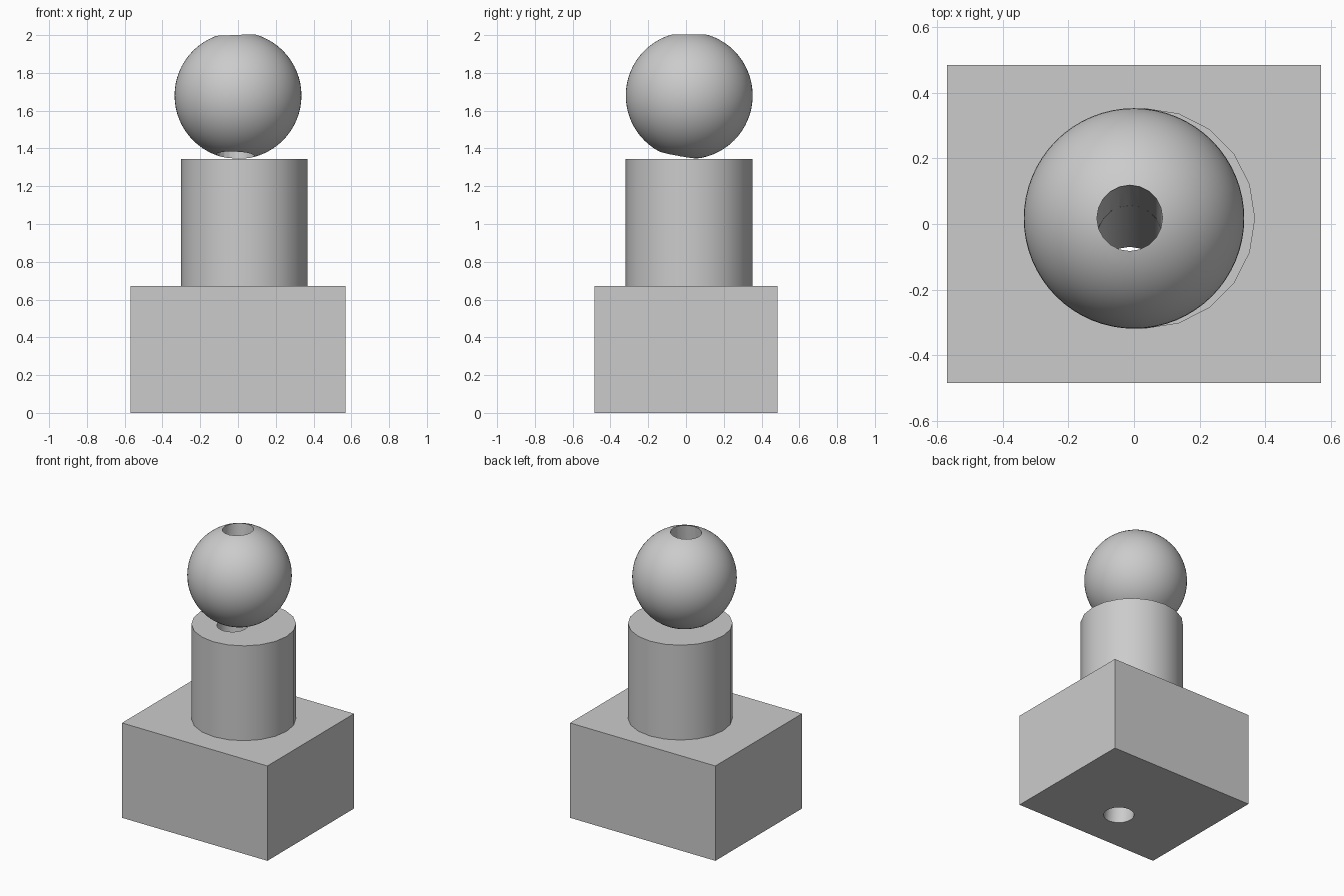
import bpy
from mathutils import Vector

cube = bpy.data.objects.get("Cube")
if cube:
    bpy.data.objects.remove(cube, do_unlink=True)

UNIT = 0.672          # height of each tier
RADIUS = UNIT / 2
BORE = 0.1

grey = bpy.data.materials.new("plain_grey")
grey.use_nodes = True
grey.diffuse_color = (0.6, 0.6, 0.6, 1)
grey.node_tree.nodes["Principled BSDF"].inputs["Base Color"].default_value = (0.6, 0.6, 0.6, 1)


def finish(name):
    ob = bpy.context.object
    ob.name = name
    ob.data.materials.append(grey)
    return ob


# Stacked solids
bpy.ops.mesh.primitive_cube_add(size=1, location=(0, 0, UNIT / 2))
bpy.context.object.scale = (1.14, 0.97, UNIT)
bpy.ops.object.transform_apply(location=False, rotation=False, scale=True)
base_block = finish("base_block")

bpy.ops.mesh.primitive_cylinder_add(vertices=20, radius=RADIUS, depth=UNIT,
                                    location=(0.033, 0.017, UNIT * 1.5))
column = finish("column")

bpy.ops.mesh.primitive_uv_sphere_add(segments=64, ring_count=32, radius=RADIUS,
                                     location=(0, 0.017, UNIT * 2.5))
ball = finish("ball")

# Slightly leaning bore that runs through the whole stack
top, bottom = Vector((-0.013, 0.018, 2)), Vector((-0.013, -0.17, 0))
axis = top - bottom
bpy.ops.mesh.primitive_cylinder_add(vertices=20, radius=BORE, depth=axis.length + 0.6,
                                    location=(top + bottom) / 2,
                                    rotation=axis.to_track_quat('Z', 'Y').to_euler())
cutter = finish("bore_cutter")
cutter.hide_render = True

for ob in (base_block, column, ball):
    bpy.ops.object.select_all(action='DESELECT')
    ob.select_set(True)
    bpy.context.view_layer.objects.active = ob
    bore = ob.modifiers.new("bore", 'BOOLEAN')
    bore.operation = 'DIFFERENCE'
    bore.solver = 'EXACT'
    bore.object = cutter
    bpy.ops.object.modifier_apply(modifier=bore.name)
    bpy.ops.object.shade_smooth_by_angle(angle=0.52)

bpy.data.objects.remove(cutter, do_unlink=True)
